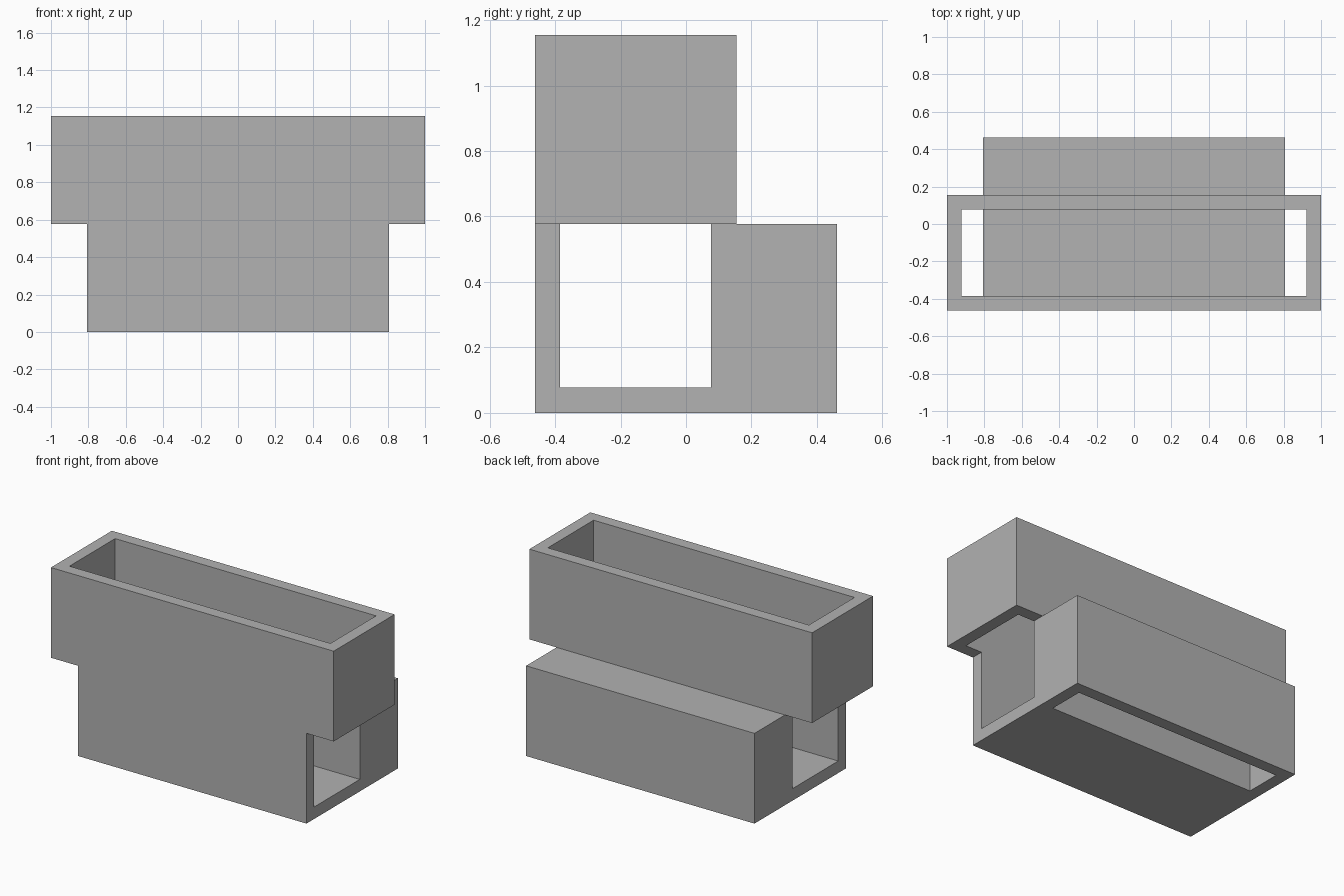
import bpy
import bmesh
from mathutils import Vector

if "Cube" in bpy.data.objects:
    bpy.data.objects.remove(bpy.data.objects["Cube"], do_unlink=True)

U = 1 / 13            # wall thickness, the module of the whole design
HALF = 7.5            # height of each storey, in modules

grey = bpy.data.materials.new("plain_grey")
grey.use_nodes = True
grey.diffuse_color = (0.445, 0.445, 0.445, 1)
grey.node_tree.nodes["Principled BSDF"].inputs["Base Color"].default_value = grey.diffuse_color


def box(name, x, y, z):
    """Box spanning +-x and the given y and z ranges, in modules."""
    bm = bmesh.new()
    bmesh.ops.create_cube(bm, size=1)
    size = Vector((2 * x, y[1] - y[0], z[1] - z[0])) * U
    centre = Vector((0, sum(y) / 2, sum(z) / 2)) * U
    for v in bm.verts:
        v.co = v.co * size + centre
    mesh = bpy.data.meshes.new(name)
    bm.to_mesh(mesh)
    bm.free()
    mesh.materials.append(grey)
    obj = bpy.data.objects.new(name, mesh)
    bpy.context.collection.objects.link(obj)
    return obj


def cut(target, x, y, z):
    """Carve a box out of the target."""
    cutter = box("cutter", x, y, z)
    cutter.hide_render = True
    mod = target.modifiers.new("opening", "BOOLEAN")
    mod.operation = "DIFFERENCE"
    mod.solver = "EXACT"
    mod.object = cutter
    bpy.context.view_layer.objects.active = target
    bpy.ops.object.modifier_apply(modifier=mod.name)
    bpy.data.objects.remove(cutter, do_unlink=True)


# Lower body: open side-to-side channel in front, hollow box behind
lower = box("lower_body", 10.5, (-6, 6), (0, HALF))
cut(lower, 12, (-5, 1), (1, HALF + 1))
cut(lower, 9.5, (2, 5), (-1, HALF - 1))

# Upper frame: rectangular sleeve open at top and bottom
upper = box("upper_frame", 13, (-6, 2), (HALF, 2 * HALF))
cut(upper, 12, (-5, 1), (HALF - 1, 2 * HALF + 1))
